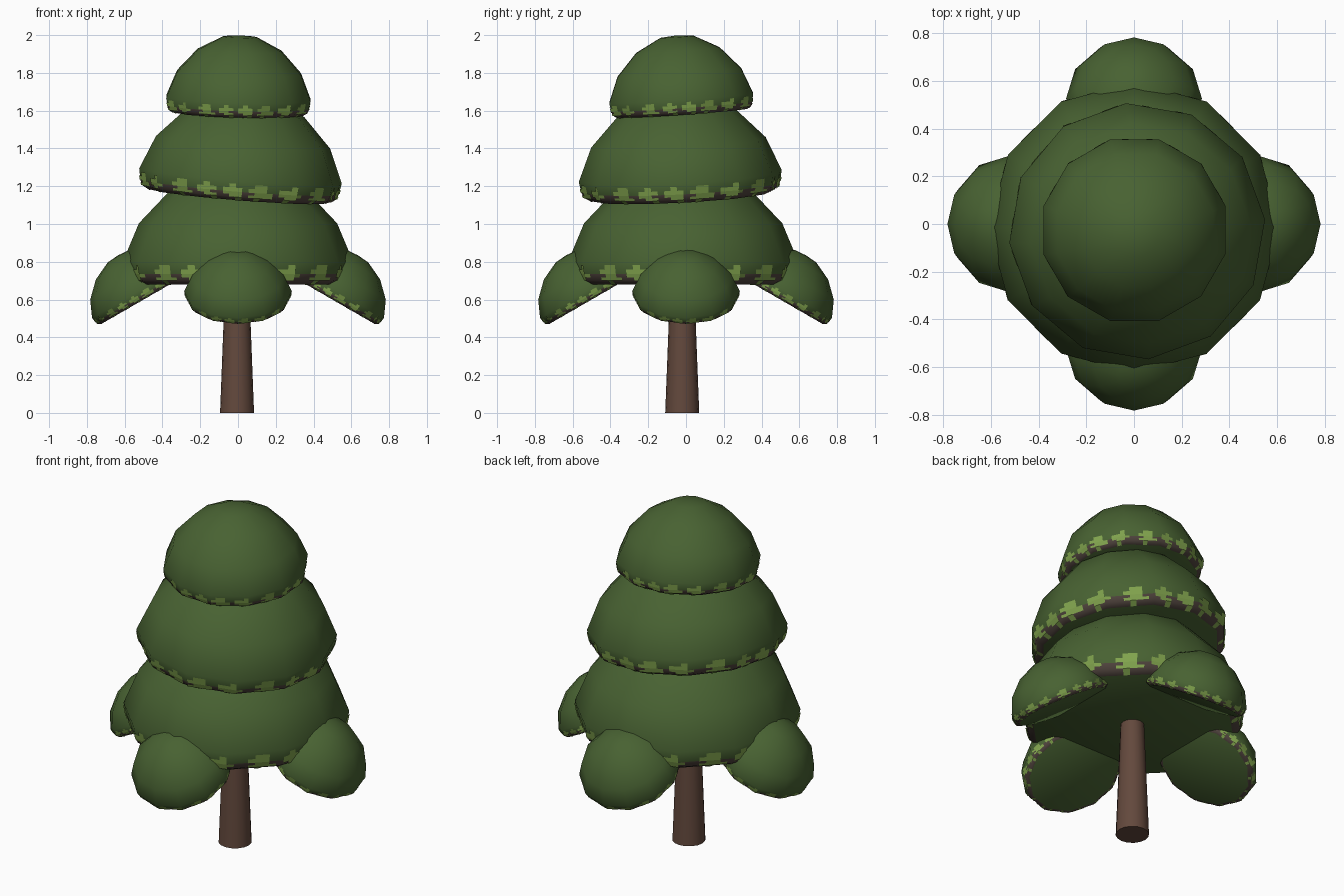
import bpy, bmesh, math
from mathutils import Matrix, Vector

if "Cube" in bpy.data.objects:
    bpy.data.objects.remove(bpy.data.objects["Cube"])


def mat(name, rgb):
    m = bpy.data.materials.new(name)
    m.diffuse_color = (*rgb, 1)
    m.use_nodes = True
    m.node_tree.nodes["Principled BSDF"].inputs["Base Color"].default_value = m.diffuse_color
    return m


LEAF = mat("leaf green", (0.065, 0.122, 0.032))
LIGHT = mat("light leaf green", (0.22, 0.37, 0.075))
RIM = mat("rim grey brown", (0.078, 0.056, 0.046))
BARK = mat("bark brown", (0.125, 0.066, 0.046))

SIDES = 12
# dome profile for a unit radius: (radius, height) from rim to crown
PROFILE = [(.90, 0), (.96, .035), (.98, .09), (1, .2), (.86, .54), (.58, .84), (.23, 1.02)]
TOP = 1.04
# leaf splotches along the rim, upper row first, repeated round the dome
MASK = ["011000010000110001000100",
        "111001110001110011101110",
        "011101111000110011001110",
        "111100110001111001100110",
        "010000100000100000100010"]
HEIGHTS = [.17, .13, .09, .062, .035, 0]
COLS = 96


def surface(col, h, lift=0.0):
    """Point on the twelve-sided dome wall at a column and height."""
    for (r0, h0), (r1, h1) in zip(PROFILE, PROFILE[1:]):
        if h <= h1:
            r = r0 + (r1 - r0) * (h - h0) / (h1 - h0)
            break
    k, f = divmod(col * SIDES / COLS, 1)
    a, b = (2 * math.pi * (k + i) / SIDES for i in (0, 1))
    r += lift
    p = Vector((math.cos(a), math.sin(a), 0)).lerp(Vector((math.cos(b), math.sin(b), 0)), f) * r
    p.z = h - lift * (0.5 if h < .03 else 0)
    return p


def finish(bm, name, mats, angle):
    me = bpy.data.meshes.new(name)
    bm.to_mesh(me)
    bm.free()
    ob = bpy.data.objects.new(name, me)
    bpy.context.collection.objects.link(ob)
    for m in mats:
        me.materials.append(m)
    bpy.ops.object.select_all(action='DESELECT')
    ob.select_set(True)
    bpy.context.view_layer.objects.active = ob
    bpy.ops.object.shade_smooth_by_angle(angle=math.radians(angle))
    return ob


def dome(name, radius, height, matrix):
    bm = bmesh.new()
    # leafy body with a brown band at the rim
    rings = [[bm.verts.new((r * math.cos(2 * math.pi * i / SIDES),
                            r * math.sin(2 * math.pi * i / SIDES), h))
              for i in range(SIDES)] for r, h in PROFILE]
    crown = bm.verts.new((0, 0, TOP))
    bm.faces.new(rings[0][::-1])
    for j in range(len(rings) - 1):
        for i in range(SIDES):
            n = (i + 1) % SIDES
            f = bm.faces.new((rings[j][i], rings[j][n], rings[j + 1][n], rings[j + 1][i]))
            f.material_index = 2 if j < 2 else 0
    for i in range(SIDES):
        bm.faces.new((rings[-1][i], rings[-1][(i + 1) % SIDES], crown))
    # light splotches as thin plates on the rim
    for row, line in enumerate(MASK):
        hi, lo = HEIGHTS[row], HEIGHTS[row + 1]
        for c in range(COLS):
            if line[c % len(line)] == "1":
                f = bm.faces.new([bm.verts.new(surface(x, h, .008)) for x, h in
                                  ((c, lo), (c + 1, lo), (c + 1, hi), (c, hi))])
                f.material_index = 1
    bm.transform(matrix @ Matrix.Diagonal((radius, radius, height, 1)))
    return finish(bm, name, (LEAF, LIGHT, RIM), 50)


def place(x, y, z, tilt_x=0, tilt_y=0, turn=0):
    rad = math.radians
    return (Matrix.Translation((x, y, z)) @ Matrix.Rotation(rad(tilt_x), 4, 'X')
            @ Matrix.Rotation(rad(tilt_y), 4, 'Y') @ Matrix.Rotation(rad(turn), 4, 'Z'))


# stacked canopy tiers
dome("lower_canopy", .61, .60, place(0, -.015, .68))
dome("middle_canopy", .54, .525, place(.005, -.025, 1.15, 3, 4.5, 5))
dome("top_canopy", .395, .397, place(0, -.02, 1.587, 4, 1.5, 15))

# four drooping side lobes
for label, deg in (("right", 0), ("back", 90), ("left", 180), ("front", 270)):
    m = Matrix.Rotation(math.radians(deg), 4, 'Z') @ place(.50, 0, .60, 0, 30)
    dome(label + "_lobe", .285, .26, m)

# tapered trunk
bm = bmesh.new()
bmesh.ops.create_cone(bm, cap_ends=True, segments=16, radius1=.09, radius2=.063, depth=.7,
                      matrix=Matrix.Translation((-.005, -.02, .35)))
finish(bm, "trunk", (BARK,), 40)
